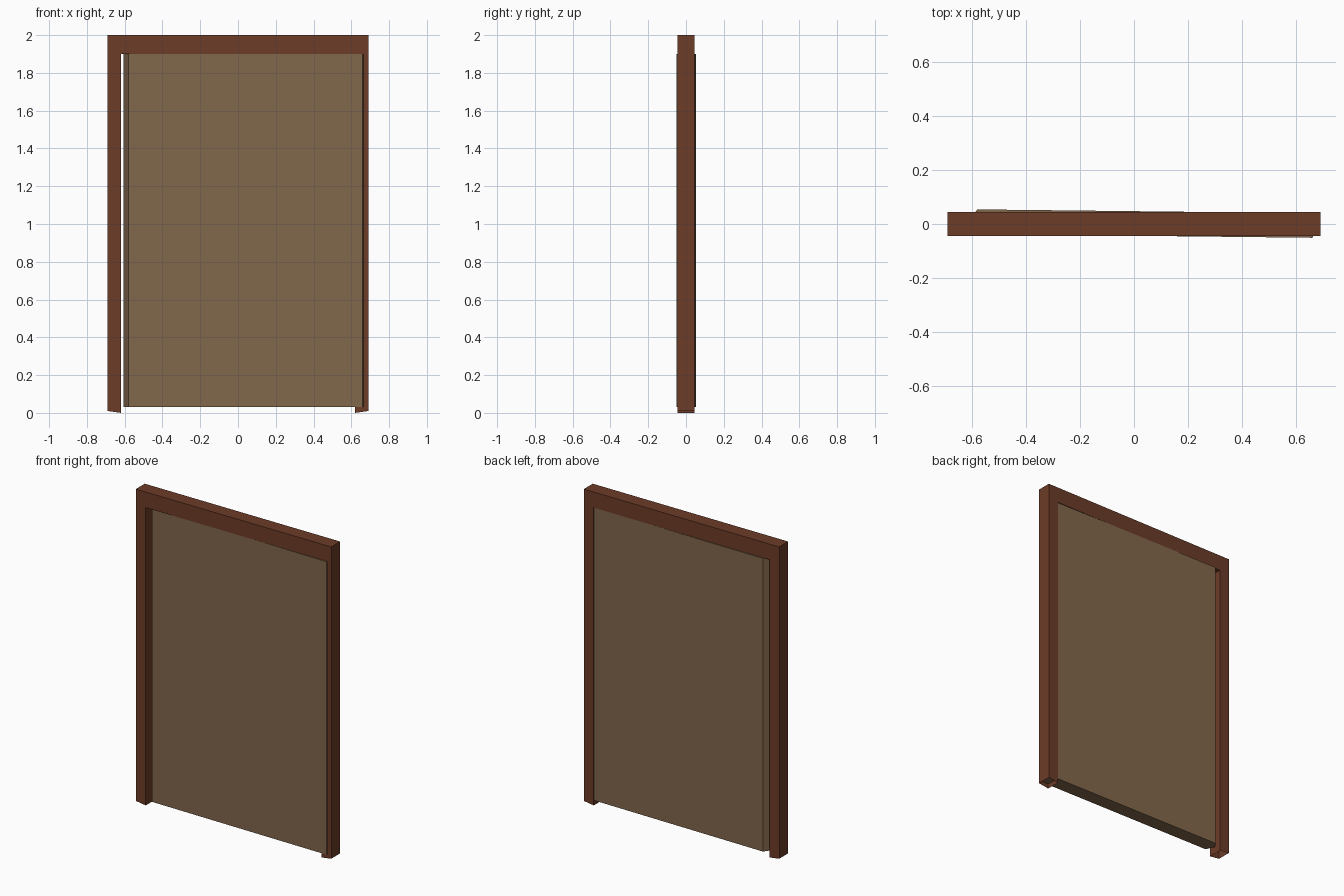
import bpy, bmesh

if "Cube" in bpy.data.objects:
    bpy.data.objects.remove(bpy.data.objects["Cube"])


def material(name, color):
    m = bpy.data.materials.new(name)
    m.diffuse_color = (*color, 1)
    m.use_nodes = True
    m.node_tree.nodes["Principled BSDF"].inputs["Base Color"].default_value = m.diffuse_color
    return m


def extrude_outline(name, points, offset, mat, open_edges=()):
    """Extrude a closed outline along offset; sides in open_edges get no wall."""
    bm = bmesh.new()
    a = [bm.verts.new(p) for p in points]
    b = [bm.verts.new([c + o for c, o in zip(p, offset)]) for p in points]
    bm.faces.new(a)
    bm.faces.new(b[::-1])
    n = len(points)
    for i in range(n):
        if i not in open_edges:
            j = (i + 1) % n
            bm.faces.new((a[j], a[i], b[i], b[j]))
    bmesh.ops.recalc_face_normals(bm, faces=bm.faces)
    mesh = bpy.data.meshes.new(name)
    bm.to_mesh(mesh)
    bm.free()
    ob = bpy.data.objects.new(name, mesh)
    bpy.context.collection.objects.link(ob)
    mesh.materials.append(mat)
    return ob


frame_wood = material("frame_wood", (0.15, 0.045, 0.021))
door_wood = material("door_wood", (0.22, 0.135, 0.072))

# Frame: two jambs and a header, open underneath with slightly slanted feet
half = [(0.62, 0.0), (0.69, 0.01), (0.69, 2.0)]
left = [(-x, z) for x, z in reversed(half)]
outline = half + left + [(-0.62, 1.9), (0.62, 1.9)]
extrude_outline("door_frame", [(x, -0.045, z) for x, z in outline],
                (0, 0.09, 0), frame_wood, open_edges=(0, 4))

# Door leaf: slightly ajar slab with pointed end edges
slab = [(-0.58, -0.037), (0.66, -0.051), (0.682, -0.01),
        (0.66, 0.040), (-0.58, 0.054), (-0.605, 0.02)]
extrude_outline("door_leaf", [(x, y, 0.03) for x, y in slab],
                (0, 0, 1.87), door_wood)
